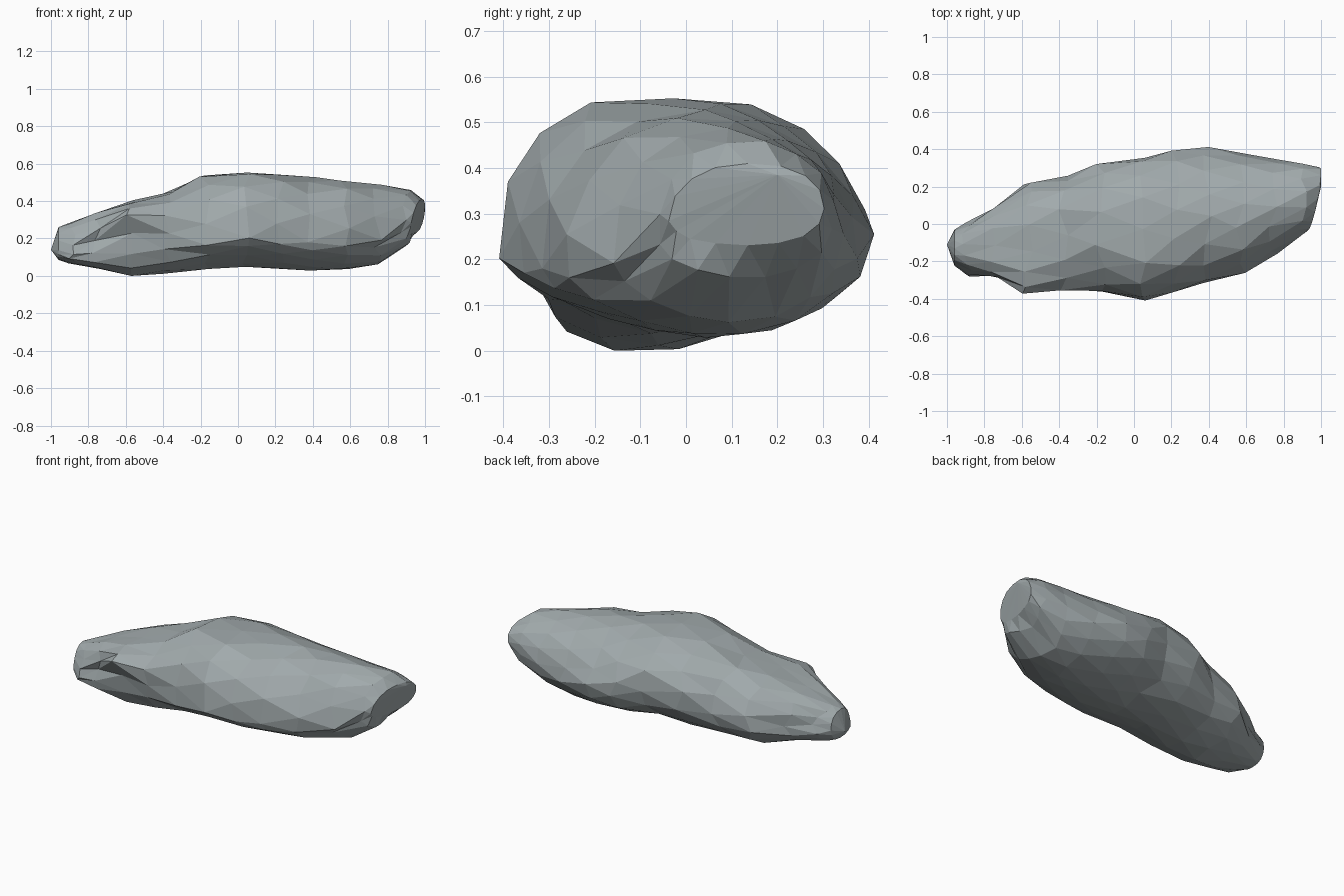
import bpy, bmesh, math, random
from mathutils import Vector

cube = bpy.data.objects.get("Cube")
if cube:
    bpy.data.objects.remove(cube, do_unlink=True)
random.seed(11)

# Stone colour
stone = bpy.data.materials.new("grey stone")
stone.use_nodes = True
colour = (0.36, 0.405, 0.415, 1)
stone.diffuse_color = colour
bsdf = next(n for n in stone.node_tree.nodes if n.type == 'BSDF_PRINCIPLED')
bsdf.inputs["Base Color"].default_value = colour
bsdf.inputs["Roughness"].default_value = 0.9

# Slices along the length: x, bottom, top, front, back, then how sloped
# (above one) or square (below one) the front top, back top and front low are
SLICES = [
    (-.96, .085, .26, -.23, -.03, .9, .9, .9),
    (-.89, .065, .28, -.295, .01, .9, .9, .9),
    (-.75, .035, .345, -.32, .09, .9, .85, .85),
    (-.57, .00, .405, -.38, .22, .9, .85, .85),
    (-.38, .015, .455, -.375, .255, .9, .85, .95),
    (-.18, .035, .54, -.37, .325, .82, .85, 1.15),
    (.04, .05, .558, -.41, .355, .8, .85, 1.25),
    (.22, .035, .55, -.37, .405, .85, 1.15, 1.25),
    (.40, .03, .53, -.32, .405, .9, 1.2, 1.25),
    (.57, .035, .51, -.265, .375, .9, 1.1, 1.25),
    (.75, .065, .487, -.16, .345, .9, 1, 1.15),
    (.90, .16, .46, -.06, .325, .9, .95, 1),
    (.96, .23, .41, -.035, .305, .9, .9, .9),
]
LAST = len(SLICES) - 1
SIDES = 16


def bump(value, centre, width):
    return max(0.0, 1 - abs(value - centre) / width)


def slice_point(index, side):
    x, low, high, front, back, front_top, back_top, front_low = SLICES[index]
    angle = math.tau * (side + 0.5 * (index % 2)) / SIDES
    c, s = math.cos(angle), math.sin(angle)
    if c < 0:
        power = front_top if s > 0 else front_low
    else:
        power = back_top if s > 0 else 0.95
    u = math.copysign(abs(c) ** power, c)
    v = math.copysign(abs(s) ** power, s)
    # The widest line: low along the front, but high at the front knob
    front_belt = 0.3 + 0.45 * bump(x, -0.57, 0.32)
    belt = low + (high - low) * (front_belt + (0.45 - front_belt) * (u + 1) / 2)
    centre = Vector((x, (front + back) / 2, belt))
    offset = Vector((0, u * (back - front) / 2,
                     v * (high - belt if v > 0 else belt - low)))
    # Chipped, uneven surface
    point = centre + offset * random.uniform(0.98, 1.02)
    if index == LAST:
        point.x += 0.2 * offset.y + 0.2 * offset.z
    elif index > 0:
        point.x += random.uniform(-0.03, 0.03)
    # Undercut groove below the front knob
    if u < 0:
        point.y += 0.09 * bump(point.z, 0.19, 0.12) * bump(x, -0.62, 0.4)
    point.z = max(point.z, 0)
    return point


# Loft the slices with a zigzag of triangles
bm = bmesh.new()
rings = [[bm.verts.new(slice_point(i, s)) for s in range(SIDES)]
         for i in range(len(SLICES))]
for i in range(LAST):
    a, b = rings[i], rings[i + 1]
    for s in range(SIDES):
        n = (s + 1) % SIDES
        if i % 2 == 0:
            bm.faces.new((a[s], a[n], b[s]))
            bm.faces.new((a[n], b[n], b[s]))
        else:
            bm.faces.new((a[s], a[n], b[n]))
            bm.faces.new((a[s], b[n], b[s]))

# Close both ends with an off-centre, blunt tip
for ring, tip_place in ((rings[0], (-1, -.11, .14)), (rings[-1], (1, .2, .385))):
    tip = bm.verts.new(tip_place)
    for s in range(SIDES):
        bm.faces.new((ring[s], ring[(s + 1) % SIDES], tip))
bmesh.ops.recalc_face_normals(bm, faces=bm.faces)

mesh = bpy.data.meshes.new("boulder")
bm.to_mesh(mesh)
bm.free()
mesh.materials.append(stone)
boulder = bpy.data.objects.new("boulder", mesh)
bpy.context.collection.objects.link(boulder)
